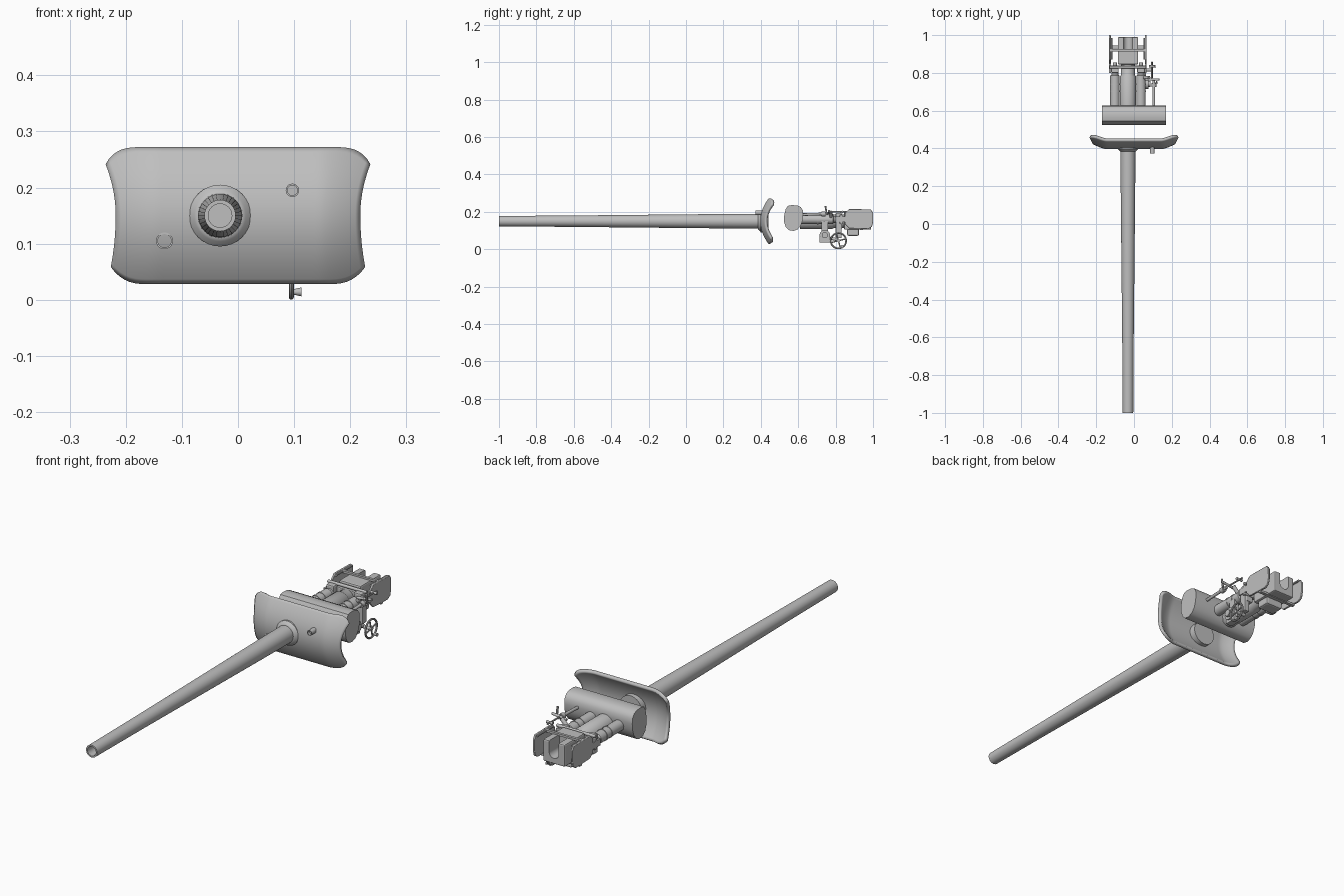
import bpy, bmesh, math
from mathutils import Vector

if "Cube" in bpy.data.objects:
    bpy.data.objects.remove(bpy.data.objects["Cube"])

steel = bpy.data.materials.new("grey_steel")
steel.diffuse_color = (0.52, 0.52, 0.52, 1)
steel.use_nodes = True
steel.node_tree.nodes["Principled BSDF"].inputs["Base Color"].default_value = steel.diffuse_color
AX, AZ = -0.032, 0.15          # bore axis


def finish(name, bm, smooth=True, bevel=0):
    bmesh.ops.recalc_face_normals(bm, faces=bm.faces[:])
    me = bpy.data.meshes.new(name)
    bm.to_mesh(me)
    bm.free()
    ob = bpy.data.objects.new(name, me)
    bpy.context.collection.objects.link(ob)
    me.materials.append(steel)
    if bevel:
        m = ob.modifiers.new("bevel", 'BEVEL')
        m.width, m.segments = bevel, 2
    if smooth:
        bpy.context.view_layer.objects.active = ob
        bpy.ops.object.select_all(action='DESELECT')
        ob.select_set(True)
        bpy.ops.object.shade_smooth_by_angle(angle=math.radians(35))
    return ob


def lathe(name, profile, start=(AX, 0, AZ), direction=(0, 1, 0), n=32, closed=False):
    """Revolve (radius, distance) points about an axis."""
    bm = bmesh.new()
    q = Vector(direction).to_track_quat('Z', 'Y')
    rings = []
    for r, t in profile:
        rings.append([bm.verts.new(Vector(start) + q @ Vector(
            (r * math.cos(2 * math.pi * k / n), r * math.sin(2 * math.pi * k / n), t)))
            for k in range(n)])
    pairs = list(zip(rings, rings[1:]))
    if closed:
        pairs.append((rings[-1], rings[0]))
    else:
        bm.faces.new(rings[0])
        bm.faces.new(rings[-1])
    for a, b in pairs:
        for k in range(n):
            bm.faces.new((a[k], a[(k + 1) % n], b[(k + 1) % n], b[k]))
    return finish(name, bm)


def rod(name, a, b, r, r2=None, n=16):
    d = Vector(b) - Vector(a)
    return lathe(name, [(r, 0), (r if r2 is None else r2, d.length)], a, d, n)


def box(name, x, y, z, bevel=0):
    bm = bmesh.new()
    bmesh.ops.create_cube(bm, size=1)
    for v in bm.verts:
        v.co = Vector([(p[0] + p[1]) / 2 + c * (p[1] - p[0]) for p, c in zip((x, y, z), v.co)])
    return finish(name, bm, False, bevel)


def prism(name, pts, x0, x1, bevel=0):
    """Extrude a (y, z) outline along x."""
    bm = bmesh.new()
    f = bm.faces.new([bm.verts.new((x0, y, z)) for y, z in pts])
    g = bmesh.ops.extrude_face_region(bm, geom=[f])["geom"]
    bmesh.ops.translate(bm, vec=(x1 - x0, 0, 0), verts=[e for e in g if isinstance(e, bmesh.types.BMVert)])
    return finish(name, bm, True, bevel)


def cut(ob, cutter):
    m = ob.modifiers.new("cut", 'BOOLEAN')
    m.operation, m.object, m.solver = 'DIFFERENCE', cutter, 'EXACT'
    cutter.hide_render = True
    cutter.hide_set(True)


# Tapered barrel with an open bore
lathe("barrel", [(0.021, -0.75), (0.021, -1), (0.028, -1), (0.030, -0.65),
                 (0.034, -0.25), (0.0385, 0.2), (0.040, 0.42)])
lathe("barrel_collar", [(0.040, 0.384), (0.046, 0.388), (0.055, 0.398), (0.055, 0.442)])

# Curved shield: bowed in profile, swept back at both ends
bm = bmesh.new()
NU, NV = 48, 28
grid = []
for i in range(NU + 1):
    u = -1 + 2 * i / NU
    h = 0.122 * (1 - 0.25 * max(0, (abs(u) - 0.7) / 0.3) ** 2.5)
    col = []
    for j in range(NV + 1):
        z = AZ + h * (-1 + 2 * j / NV)
        s = (z - AZ) / 0.12
        x = u * (0.218 + (0.031 if s > 0 else 0.015) * s * s)
        t = max(0, (abs(x) - 0.145) / 0.09)
        col.append(bm.verts.new((x, 0.397 + 0.043 * s * s + 0.036 * t ** 1.5, z)))
    grid.append(col)
for i in range(NU):
    for j in range(NV):
        bm.faces.new((grid[i][j], grid[i + 1][j], grid[i + 1][j + 1], grid[i][j + 1]))
shield = finish("shield", bm)
front = shield.data.polygons[len(shield.data.polygons) // 2].normal.y
sol = shield.modifiers.new("thickness", 'SOLIDIFY')
sol.thickness, sol.offset = 0.014, (-1 if front < 0 else 1)

# Sight stub and small port in the shield
lathe("sight_stub", [(0.009, 0.385), (0.009, 0.372), (0.012, 0.372), (0.012, 0.41)], (0.097, 0, 0.195), n=20)
lathe("port_ring", [(0.012, 0.408), (0.012, 0.398), (0.015, 0.398), (0.015, 0.412)], (-0.131, 0, 0.105), n=20)

# Trunnion drum
prism("trunnion_drum", [(0.545, 0.232), (0.565, 0.236), (0.595, 0.234), (0.613, 0.226), (0.625, 0.208),
                        (0.627, 0.185), (0.624, 0.155), (0.615, 0.128), (0.598, 0.107), (0.575, 0.098),
                        (0.55, 0.102), (0.534, 0.118), (0.525, 0.145), (0.525, 0.18), (0.532, 0.212)],
      -0.17, 0.17)

# Breech tube and the two recoil cylinders
lathe("breech_tube", [(0.043, 0.61), (0.043, 0.78), (0.036, 0.79), (0.036, 0.87)])
for side, x in (("left", -0.101), ("right", 0.037)):
    lathe("recoil_cylinder_" + side, [(0.025, 0.61), (0.025, 0.785), (0.019, 0.79), (0.019, 0.825),
                                      (0.010, 0.83), (0.010, 0.855)], (x, 0, 0.16), n=24)
    for y in (0.70, 0.735):
        lathe("recoil_band_%s" % side, [(0.027, y), (0.027, y + 0.008)], (x, 0, 0.16), n=24)
    box("cylinder_bracket_" + side, (x - 0.02, x + 0.02), (0.80, 0.835), (0.11, 0.195), 0.006)

# Yoke joining the cylinders to the guards
box("front_yoke", (-0.132, 0.066), (0.822, 0.838), (0.135, 0.185), 0.004)
rod("yoke_bar", (-0.13, 0.83, 0.195), (0.064, 0.83, 0.195), 0.007)

# Breech block with a U-shaped loading trough
breech = box("breech_block", (-0.086, 0.022), (0.845, 0.99), (0.105, 0.205), 0.006)
cut(breech, rod("trough_cutter", (AX, 0.915, 0.155), (AX, 1.05, 0.155), 0.024, n=28))
cut(breech, box("trough_top_cutter", (AX - 0.0239, AX + 0.0239), (0.915, 1.05), (0.155, 0.3)))
box("breech_under_box", (-0.075, 0.012), (0.862, 0.925), (0.072, 0.11), 0.008)

# Recoil guard plates with rims, and cross rails
outline = [(0.85, 0.135), (0.872, 0.112), (0.975, 0.108), (0.994, 0.12), (1.0, 0.145),
           (1.0, 0.195), (0.988, 0.213), (0.872, 0.215), (0.85, 0.193)]
for side, x in (("left", -0.132), ("right", 0.058)):
    prism("guard_plate_" + side, outline, x, x + 0.009, 0.002)
    inner = -1 if side == "right" else 1
    box("guard_arm_" + side, (x, x + 0.009), (0.80, 0.87), (0.145, 0.175))
    rod("guard_rail_" + side, (x + 0.0045 + inner * 0.008, 0.87, 0.208),
        (x + 0.0045 + inner * 0.008, 0.985, 0.208), 0.005, n=10)
box("guard_crossbar", (-0.13, 0.064), (0.914, 0.926), (0.203, 0.213))
box("lower_crossbar", (-0.13, 0.064), (0.93, 0.945), (0.102, 0.112))

# Elevation gear and handwheel
box("gear_bracket", (0.035, 0.062), (0.80, 0.832), (0.06, 0.15), 0.004)
rod("gear_case", (0.035, 0.742, 0.075), (0.078, 0.742, 0.075), 0.028, n=24)
rod("gear_hub", (0.078, 0.742, 0.075), (0.088, 0.742, 0.075), 0.016)
box("gear_foot", (0.038, 0.072), (0.714, 0.772), (0.036, 0.068), 0.003)
box("gear_hanger", (0.038, 0.06), (0.725, 0.76), (0.09, 0.15))
rod("gear_link", (0.055, 0.742, 0.065), (0.055, 0.815, 0.05), 0.008)
WX, WY, WZ = 0.095, 0.815, 0.0455
R = 0.041
lathe("handwheel_rim", [(R + 0.0045 * math.cos(a), 0.0045 * math.sin(a))
                        for a in [k * math.pi / 4 for k in range(8)]], (WX, WY, WZ), (1, 0, 0), closed=True)
for k in range(4):
    a = k * math.pi / 2 + 0.25
    rod("handwheel_spoke", (WX, WY, WZ), (WX, WY + R * math.cos(a), WZ + R * math.sin(a)), 0.0035, n=8)
rod("handwheel_shaft", (0.05, WY, WZ), (WX + 0.006, WY, WZ), 0.008)
rod("handwheel_grip", (WX, WY + 0.02, 0.014), (WX + 0.018, WY + 0.02, 0.014), 0.004, 0.008, 12)

# Side control shaft with crank and cross handle
rod("control_shaft", (0.105, 0.62, 0.185), (0.105, 0.76, 0.19), 0.007)
rod("control_collar", (0.105, 0.725, 0.188), (0.105, 0.745, 0.189), 0.013)
rod("control_cross_handle", (0.06, 0.765, 0.195), (0.134, 0.765, 0.205), 0.006)
rod("control_link", (0.045, 0.775, 0.165), (0.08, 0.775, 0.2), 0.009)
rod("control_lever", (0.095, 0.76, 0.2), (0.095, 0.855, 0.2), 0.004, n=10)
rod("control_knob", (0.08, 0.835, 0.2), (0.112, 0.835, 0.2), 0.006, n=12)
rod("control_upright", (0.12, 0.752, 0.19), (0.12, 0.745, 0.232), 0.005, n=10)
